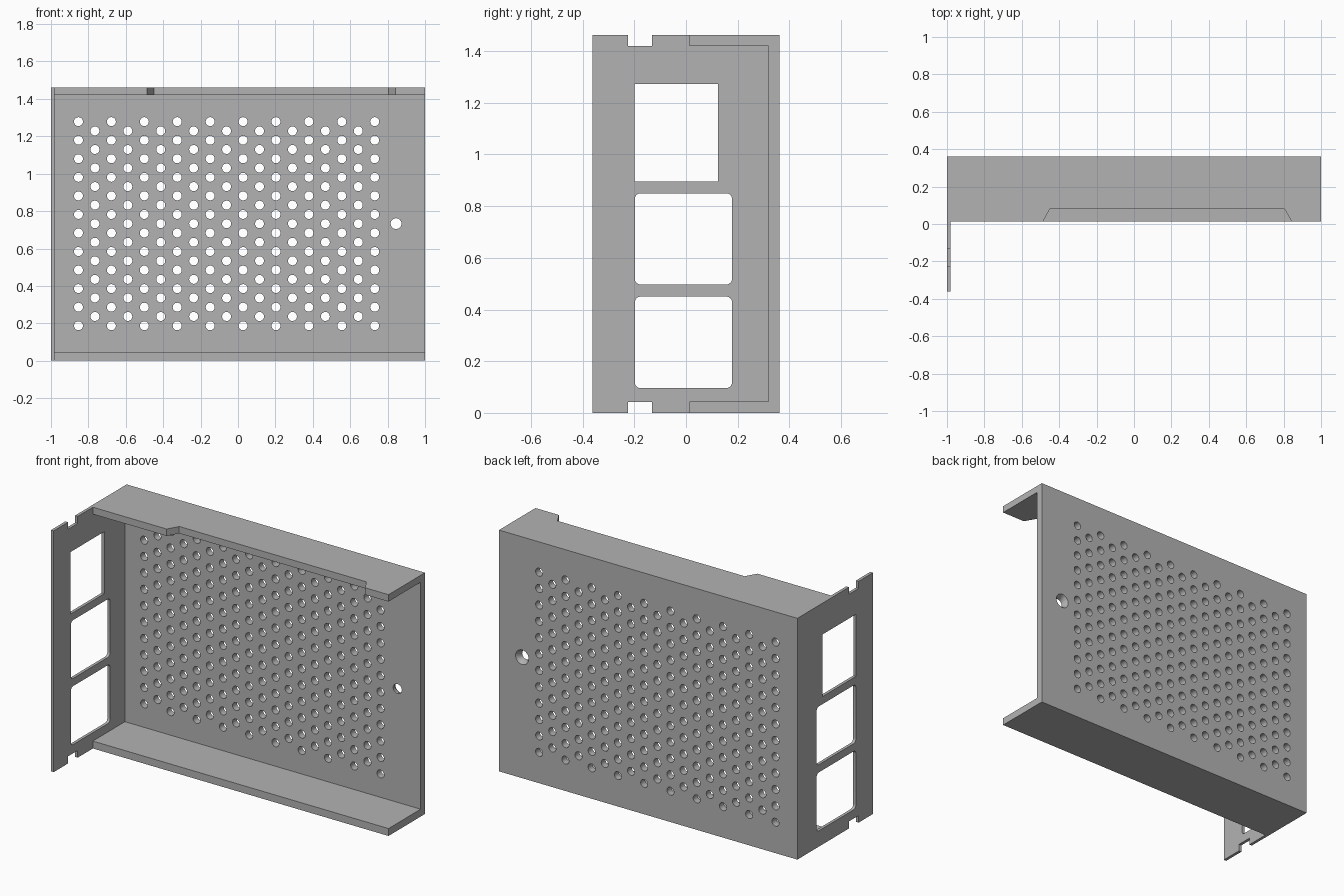
import bpy, bmesh, math
from mathutils import Vector

if "Cube" in bpy.data.objects:
    bpy.data.objects.remove(bpy.data.objects["Cube"])

W, D, H = 1.0, 0.362, 1.462      # half width, half depth, height
LIP = 0.013                      # front edge of the flanges
SIDE_IN, BACK_IN = -0.982, 0.32  # inner faces of side plate and back wall
LOW, HIGH = 0.045, 1.42          # inner faces of the two flanges

steel = bpy.data.materials.new("grey_steel")
steel.diffuse_color = (0.45, 0.45, 0.45, 1)
steel.use_nodes = True
steel.node_tree.nodes["Principled BSDF"].inputs["Base Color"].default_value = steel.diffuse_color


def add_prism(bm, loop_a, loop_b):
    """Closed solid between two matching loops of points."""
    a = [bm.verts.new(p) for p in loop_a]
    b = [bm.verts.new(p) for p in loop_b]
    n = len(a)
    bm.faces.new(a)
    bm.faces.new(b[::-1])
    for i in range(n):
        bm.faces.new((a[i], b[i], b[(i + 1) % n], a[(i + 1) % n]))


def add_box(bm, x, y, z):
    loop = [(x[0], y[0]), (x[1], y[0]), (x[1], y[1]), (x[0], y[1])]
    add_prism(bm, [(*p, z[0]) for p in loop], [(*p, z[1]) for p in loop])


def add_round(bm, x, z, y0, r0, y1, r1, n=24):
    """Cylinder or cone along y."""
    ring = [(math.cos(2 * math.pi * i / n), math.sin(2 * math.pi * i / n)) for i in range(n)]
    add_prism(bm, [(x + r0 * c, y0, z + r0 * s) for c, s in ring],
              [(x + r1 * c, y1, z + r1 * s) for c, s in ring])


def add_window(bm, y, z, r):
    """Rounded rectangle through the side plate."""
    pts = []
    steps = 6 if r else 0
    corners = [(y[1] - r, z[1] - r), (y[0] + r, z[1] - r), (y[0] + r, z[0] + r), (y[1] - r, z[0] + r)]
    for k, (cy, cz) in enumerate(corners):
        for i in range(steps + 1):
            t = math.pi / 2 * (k + (i / steps if steps else 0))
            pts.append((cy + r * math.cos(t), cz + r * math.sin(t)))
    add_prism(bm, [(-1.1, *p) for p in pts], [(-0.9, *p) for p in pts])


def finish(bm, name):
    bmesh.ops.recalc_face_normals(bm, faces=bm.faces)
    mesh = bpy.data.meshes.new(name)
    bm.to_mesh(mesh)
    bm.free()
    mesh.materials.append(steel)
    ob = bpy.data.objects.new(name, mesh)
    bpy.context.collection.objects.link(ob)
    return ob


def cut(target, bm):
    cutter = finish(bm, "cutter")
    cutter.hide_render = True
    mod = target.modifiers.new("cut", 'BOOLEAN')
    mod.operation, mod.solver, mod.object = 'DIFFERENCE', 'EXACT', cutter
    bpy.context.view_layer.objects.active = target
    bpy.ops.object.modifier_apply(modifier=mod.name)
    bpy.data.objects.remove(cutter)


# Solid block: channel body with the longer side plate
outline = [(-W, -D), (SIDE_IN, -D), (SIDE_IN, LIP), (W, LIP), (W, D), (-W, D)]
bm = bmesh.new()
add_prism(bm, [(*p, 0) for p in outline], [(*p, H) for p in outline])
bracket = finish(bm, "mounting_bracket")

# Hollow interior, leaving back wall, flanges and side plate
bm = bmesh.new()
add_box(bm, (SIDE_IN, 1.2), (-0.6, BACK_IN), (LOW, HIGH))
cut(bracket, bm)

# Shallow trapezoid relief in the top flange, corner notches and side windows
bm = bmesh.new()
relief = [(-0.487, LIP), (-0.45, 0.08), (0.805, 0.08), (0.843, LIP), (0.843, -0.05), (-0.487, -0.05)]
add_prism(bm, [(*p, 1.35) for p in relief], [(*p, 1.6) for p in relief])
for z in ((-0.1, 0.043), (1.419, 1.6)):
    add_box(bm, (-1.1, -0.9), (-0.225, -0.132), z)
add_window(bm, (-0.2, 0.123), (0.896, 1.272), 0)
add_window(bm, (-0.198, 0.178), (0.497, 0.85), 0.022)
add_window(bm, (-0.198, 0.178), (0.096, 0.45), 0.022)
cut(bracket, bm)

# Staggered ventilation holes and the screw hole in the back wall
bm = bmesh.new()
for i in range(19):
    odd = i % 2
    for j in range(12 - odd):
        add_round(bm, -0.853 + 0.088 * i, 0.187 + 0.0992 * (j + odd / 2), 0.25, 0.024, 0.45, 0.024)
add_round(bm, 0.845, 0.733, 0.25, 0.029, 0.45, 0.029)
cut(bracket, bm)

# Countersink on the outside of the screw hole
bm = bmesh.new()
add_round(bm, 0.845, 0.733, 0.335, 0.0285, 0.372, 0.05)
cut(bracket, bm)

bpy.ops.object.select_all(action='DESELECT')
bracket.select_set(True)
bpy.context.view_layer.objects.active = bracket
bpy.ops.object.shade_smooth_by_angle(angle=math.radians(30))
